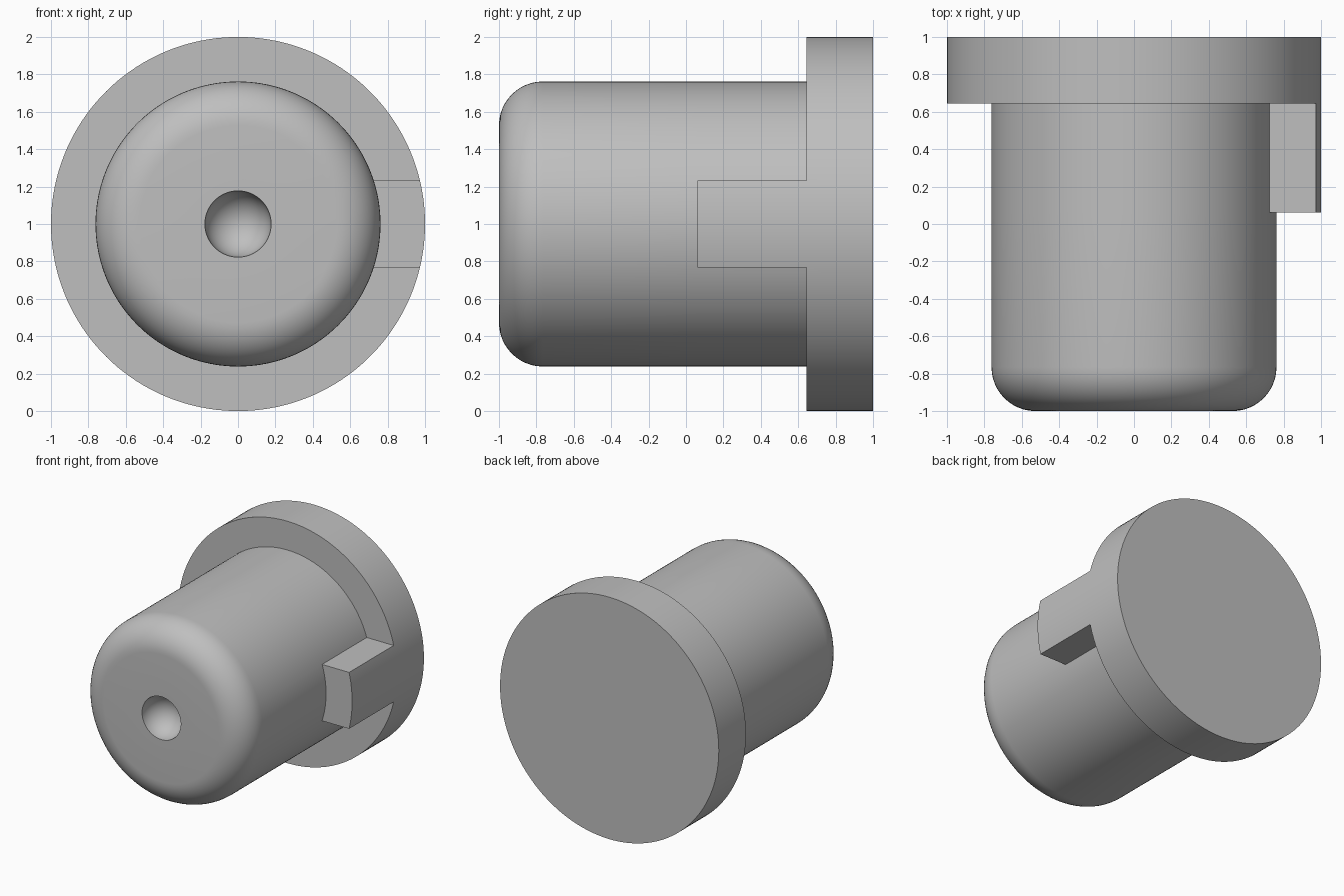
import bpy, bmesh, math

if "Cube" in bpy.data.objects:
    bpy.data.objects.remove(bpy.data.objects["Cube"])

CZ = 1.0                      # height of the turning axis
R_BODY, R_FLANGE, R_HOLE = 0.762, 1.0, 0.177
Y_FRONT, Y_KEY, Y_STEP, Y_BACK = -1.0, 0.062, 0.645, 1.0
FILLET, KEY_HALF = 0.235, 0.233
N_KEY, N_REST = 20, 140       # segments across the key, and around the rest
N = N_KEY + N_REST

bm = bmesh.new()


def ring(r, y):
    """Ring around the y axis, with vertices landing on the key's parallel sides."""
    half = math.asin(KEY_HALF / max(r, R_BODY))
    verts = []
    for i in range(N):
        if i <= N_KEY:
            a = -half + 2 * half * i / N_KEY
        else:
            a = half + (2 * math.pi - 2 * half) * (i - N_KEY) / N_REST
        verts.append(bm.verts.new((r * math.cos(a), y, CZ + r * math.sin(a))))
    return verts


def skin(a, b, start=0, stop=N):
    for i in range(start, stop):
        j = (i + 1) % N
        bm.faces.new((a[i], a[j], b[j], b[i]))


# Profile: round-bottomed hole, front face, rounded edge, body up to the key
profile = []
for k in range(1, 13):
    t = math.pi / 2 * k / 12
    profile.append((R_HOLE * math.sin(t), Y_FRONT + R_HOLE * math.cos(t)))
for k in range(13):
    t = math.pi / 2 * k / 12
    profile.append((R_BODY - FILLET + FILLET * math.sin(t),
                    Y_FRONT + FILLET - FILLET * math.cos(t)))
profile.append((R_BODY, Y_KEY))
rings = [ring(r, y) for r, y in profile]
tip = bm.verts.new((0, Y_FRONT + R_HOLE, CZ))
for i in range(N):
    bm.faces.new((tip, rings[0][i], rings[0][(i + 1) % N]))
for a, b in zip(rings, rings[1:]):
    skin(a, b)

# Body and flange step, leaving the key sector open
body_key = rings[-1]
body_step = ring(R_BODY, Y_STEP)
flange_front = ring(R_FLANGE, Y_STEP)
flange_back = ring(R_FLANGE, Y_BACK)
skin(body_key, body_step, N_KEY, N)
skin(body_step, flange_front, N_KEY, N)
skin(flange_front, flange_back)
bm.faces.new(flange_back)

# Key: front face, outer face and two parallel sides
key_outer = ring(R_FLANGE, Y_KEY)
skin(body_key, key_outer, 0, N_KEY)
skin(key_outer, flange_front, 0, N_KEY)
for i in (0, N_KEY):
    bm.faces.new((body_key[i], key_outer[i], flange_front[i], body_step[i]))

bmesh.ops.delete(bm, geom=[v for v in bm.verts if not v.link_faces], context='VERTS')
bmesh.ops.recalc_face_normals(bm, faces=bm.faces)

mesh = bpy.data.meshes.new("keyed_plug")
bm.to_mesh(mesh)
bm.free()
plug = bpy.data.objects.new("keyed_plug", mesh)
bpy.context.collection.objects.link(plug)

grey = bpy.data.materials.new("plain grey")
grey.diffuse_color = (0.52, 0.52, 0.52, 1)
grey.use_nodes = True
grey.node_tree.nodes["Principled BSDF"].inputs["Base Color"].default_value = grey.diffuse_color
mesh.materials.append(grey)

bpy.context.view_layer.objects.active = plug
plug.select_set(True)
bpy.ops.object.shade_smooth_by_angle(angle=math.radians(30))
